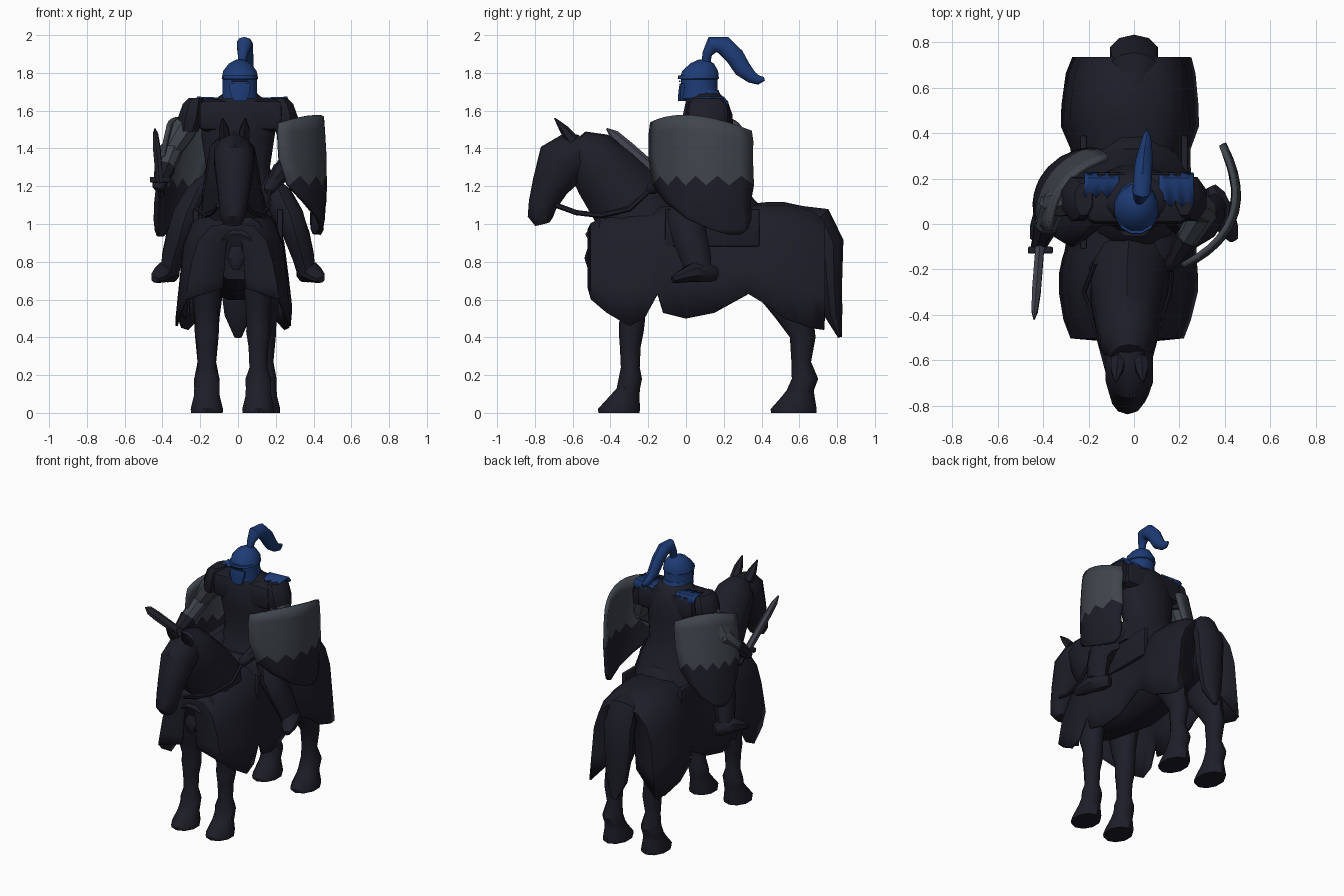
import bpy, bmesh, math
from mathutils import Vector


def material(name, rgb):
    m = bpy.data.materials.new(name)
    m.diffuse_color = (*rgb, 1)
    return m


DARK = material("dark cloth", (0.0125, 0.0125, 0.0215))
GREY = material("slate grey", (0.051, 0.060, 0.074))
STEEL = material("blade steel", (0.056, 0.058, 0.080))
BLUE = material("royal blue", (0.0125, 0.044, 0.178))


def finish(name, bm, mats, thick=0, smooth=True):
    bmesh.ops.recalc_face_normals(bm, faces=bm.faces)
    me = bpy.data.meshes.new(name)
    bm.to_mesh(me)
    bm.free()
    ob = bpy.data.objects.new(name, me)
    bpy.context.collection.objects.link(ob)
    for m in mats:
        me.materials.append(m)
    if thick:
        mod = ob.modifiers.new("thickness", 'SOLIDIFY')
        mod.thickness = thick
        mod.offset = 0
    if smooth:
        bpy.ops.object.select_all(action='DESELECT')
        bpy.context.view_layer.objects.active = ob
        ob.select_set(True)
        bpy.ops.object.shade_smooth_by_angle(angle=math.radians(40))
    return ob


def tube(name, pts, mat=DARK, n=10, flat=False):
    """Closed tube through (x, y, z, side radius, depth radius) stations."""
    bm = bmesh.new()
    rings = []
    P = [Vector(p[:3]) for p in pts]
    for i, p in enumerate(pts):
        t = (P[min(i + 1, len(P) - 1)] - P[max(i - 1, 0)]).normalized()
        if flat:
            t = Vector((0, 0, 1))
        side = Vector((1, 0, 0))
        side = (side - t * side.dot(t)).normalized()
        other = t.cross(side)
        rings.append([bm.verts.new(P[i] + side * p[3] * math.cos(a) + other * p[4] * math.sin(a))
                      for a in (2 * math.pi * (k + 0.5) / n for k in range(n))])
    for a, b in zip(rings, rings[1:]):
        for k in range(n):
            bm.faces.new((a[k], a[(k + 1) % n], b[(k + 1) % n], b[k]))
    bm.faces.new(rings[0])
    bm.faces.new(rings[-1])
    return finish(name, bm, [mat])


def grid(name, rows, mats, rule=None, thick=0.015):
    """Sheet from rows of points; rule(row) picks the colour."""
    bm = bmesh.new()
    vs = [[bm.verts.new(p) for p in r] for r in rows]
    for i in range(len(vs) - 1):
        for j in range(len(vs[0]) - 1):
            f = bm.faces.new((vs[i][j], vs[i][j + 1], vs[i + 1][j + 1], vs[i + 1][j]))
            f.material_index = rule(i) if rule else 0
    return finish(name, bm, mats, thick)


def box(name, centre, size, mat, bevel=0.0):
    bm = bmesh.new()
    bmesh.ops.create_cube(bm, size=1)
    for v in bm.verts:
        v.co = Vector([c + v.co[i] * size[i] for i, c in enumerate(centre)])
    if bevel:
        bmesh.ops.bevel(bm, geom=bm.edges[:], offset=bevel, segments=2, affect='EDGES', profile=0.5)
    return finish(name, bm, [mat])


# Horse body, neck, head and tail
tube("horse_body", [(-.01, -.49, .86, .1, .1), (-.01, -.45, .88, .17, .18), (0, -.3, .86, .21, .22),
                    (0, 0, .83, .22, .24), (0, .35, .86, .21, .22), (0, .55, .9, .22, .2),
                    (0, .68, .9, .15, .15), (0, .72, .9, .06, .08)], n=12)
tube("horse_neck", [(-.02, -.22, .98, .19, .22), (-.03, -.33, 1.15, .165, .2), (-.03, -.43, 1.27, .145, .175),
                    (-.03, -.52, 1.38, .125, .14), (-.025, -.58, 1.44, .075, .07)])
tube("horse_head", [(-.025, -.53, 1.39, .085, .09), (-.022, -.585, 1.365, .11, .13),
                    (-.02, -.66, 1.32, .11, .14), (-.022, -.72, 1.2, .092, .098),
                    (-.025, -.76, 1.1, .078, .075), (-.028, -.77, 1.04, .072, .068),
                    (-.03, -.76, 1.0, .05, .04)])
tube("horse_tail", [(0, .58, 1.06, .06, .04), (0, .7, 1.02, .1, .08), (0, .755, .9, .11, .08),
                    (0, .765, .7, .1, .062), (0, .78, .52, .075, .048), (0, .815, .4, .02, .01)])
for s, side, fx, hx in ((-1, "right", -.165, -.165), (1, "left", .108, .138)):
    tube(side + "_horse_ear", [(-.02 + s * .05, -.6, 1.44, .035, .035), (-.02 + s * .055, -.645, 1.5, .03, .025),
                               (-.02 + s * .06, -.695, 1.56, .004, .004)], n=6)
    x = fx
    tube(side + "_front_leg", [(x, -.3, .8, .09, .13), (x, -.3, .58, .072, .085), (x, -.285, .49, .065, .068),
                               (x, -.29, .43, .068, .066), (x, -.295, .35, .055, .055), (x, -.295, .24, .05, .05),
                               (x, -.295, .18, .072, .062), (x, -.305, .13, .07, .062),
                               (x, -.325, .09, .072, .078), (x, -.355, .02, .09, .112),
                               (x, -.355, 0, .088, .108)], flat=True)
    x = hx
    tube(side + "_hind_leg", [(x, .48, .85, .1, .19), (x, .51, .64, .09, .15), (x, .575, .5, .07, .1),
                              (x, .618, .4, .065, .068), (x, .61, .27, .052, .052), (x, .63, .18, .07, .07),
                              (x, .605, .12, .07, .072), (x, .595, .09, .072, .085), (x, .57, .02, .09, .122),
                              (x, .57, 0, .088, .12)], flat=True)
    # Rein from the muzzle to the hand
    tube(side + "_rein", [(-.03 + s * .075, -.69, 1.1, .011, .014), (-.03 + s * .105, -.58, 1.06, .011, .014),
                          (-.03 + s * .14, -.45, 1.045, .011, .014), (-.03 + s * .19, -.3, 1.08, .011, .014),
                          (s * .17, -.17, 1.2, .011, .014)], n=6)

# Cloth cover over the horse: y, centre x, top, half width, hem height
stations = [(-.515, -.02, .97, .06, .66), (-.5, -.03, 1.0, .245, .6), (-.42, -.03, 1.04, .275, .53),
            (-.3, -.025, 1.08, .3, .46), (-.22, -.025, 1.09, .3, .5), (-.15, -.02, 1.1, .29, .63),
            (-.12, -.015, 1.1, .285, .53), (0, -.01, 1.1, .27, .5), (.15, -.01, 1.1, .255, .53),
            (.33, -.015, 1.1, .258, .63), (.43, -.018, 1.11, .298, .57), (.52, -.018, 1.11, .296, .5),
            (.66, -.015, 1.08, .28, .45), (.73, -.01, 1.03, .258, .44), (.7, 0, .98, .1, .6)]
rows = []
for y, cx, zt, w, zb in stations:
    half = [(.45 * w, zt - .015), (.72 * w, zt - .09), (.86 * w, zt - .2),
            (.94 * w, (zt - .2) * .45 + zb * .55), (w, zb)]
    rows.append([(cx - a, y, z) for a, z in reversed(half)] + [(cx, y, zt)] + [(cx + a, y, z) for a, z in half])
grid("horse_cloth", rows, [DARK], thick=.012)
tube("chest_pendant", [(-.01, -.5, .88, .03, .02), (-.01, -.515, .82, .05, .025), (-.01, -.5, .76, .02, .02)], n=8)

# Saddle and saddle edges
tube("saddle", [(0, .14, 1.04, .23, .27), (0, .14, 1.11, .2, .25), (0, .14, 1.16, .15, .2)], n=12, flat=True)
for s, side in ((-1, "right"), (1, "left")):
    box(side + "_saddle_flap", (s * .222, .14, .98), (.03, .5, .2), DARK, .008)

# Rider torso and tunic skirt
tube("torso", [(0, .15, 1.06, .26, .23), (0, .15, 1.2, .21, .17), (0, .135, 1.3, .175, .135),
               (0, .12, 1.46, .2, .14), (.01, .115, 1.58, .21, .135), (.01, .11, 1.65, .15, .115),
               (.01, .09, 1.7, .08, .08)], n=12, flat=True)
box("shoulder_mantle", (.015, .115, 1.575), (.45, .23, .17), DARK, .04)

# Torn blue cloth plates on the shoulders
for s, side, x0, front in ((-1, "right", -.065, .115), (1, "left", .11, .075)):
    n = 7
    xs = [x0 + s * .0255 * i for i in range(n)]
    zs = [1.664 + .001 * i for i in range(n)]
    grid(side + "_shoulder_patch", [[(x, .222, z - .03 - .02 * (i % 2)) for i, (x, z) in enumerate(zip(xs, zs))],
                                    [(x, .2, z) for x, z in zip(xs, zs)],
                                    [(x, front + .03 * (i % 2), z) for i, (x, z) in enumerate(zip(xs, zs))]],
         [BLUE], thick=.009)

# Rider limbs
hands = {-1: ((-.355, .09, 1.39), (-.41, -.07, 1.23)), 1: ((.31, .06, 1.38), (.19, -.14, 1.22))}
for s, side in ((-1, "right"), (1, "left")):
    e, h = (Vector(p) for p in hands[s])
    sh = Vector((s * .235, .11, 1.58))
    mid = sh.lerp(e, .45)
    fore = e.lerp(h, .6)
    tube(side + "_pauldron", [(s * .222, .11, 1.668, .04, .075), (s * .235, .11, 1.635, .062, .1),
                              (s * .25, .11, 1.56, .075, .105), (s * .265, .11, 1.49, .06, .085)], n=8, flat=True)
    tube(side + "_upper_arm", [(*sh, .06, .07), (*mid, .07, .07), (*e, .058, .06)], GREY, n=8)
    tube(side + "_forearm", [(*e.lerp(mid, .15), .05, .05), (*e, .062, .062), (*fore, .05, .05)], GREY, n=8)
    tube(side + "_gauntlet", [(*fore, .058, .055), (*h, .04, .04), (*h.lerp(e, -.2), .035, .035),
                              (*h.lerp(e, -.3), .015, .015)], n=8)
    tube(side + "_leg", [(s * .12, .14, 1.2, .09, .1), (s * .21, .06, 1.12, .09, .115),
                         (s * .275, 0, 1.03, .08, .105), (s * .315, .02, .93, .07, .092),
                         (s * .345, .05, .83, .06, .082), (s * .363, .07, .74, .05, .068)])
    tube(side + "_boot", [(s * .335, .16, .735, .03, .035), (s * .355, .12, .74, .052, .052),
                          (s * .39, .04, .745, .058, .055), (s * .42, -.03, .72, .045, .033),
                          (s * .44, -.07, .705, .02, .018)], n=8)

# Helmet with visor, brow and plume
tube("helmet", [(.01, .075, 1.665, .1, .108), (.01, .07, 1.7, .094, .1), (.01, .07, 1.765, .094, .1),
                (.01, .07, 1.77, .1, .108), (.01, .075, 1.81, .092, .098), (.01, .085, 1.85, .06, .065),
                (.01, .09, 1.87, .02, .025)], BLUE, n=12, flat=True)
tube("face_guard", [(.01, -.02, 1.65, .04, .025), (.01, -.02, 1.7, .058, .022),
                    (.01, -.015, 1.745, .06, .02)], BLUE, n=8, flat=True)
tube("helmet_brow", [(.01, .045, 1.768, .095, .092), (.01, .045, 1.785, .09, .09)], BLUE, n=12, flat=True)
tube("neck_guard", [(.01, .11, 1.655, .1, .085), (.01, .1, 1.71, .085, .075)], BLUE, n=12, flat=True)
box("eye_slit", (.01, -.032, 1.757), (.09, .008, .008), DARK)
tube("plume", [(.02, .105, 1.84, .018, .022), (.025, .112, 1.9, .028, .026), (.033, .14, 1.95, .042, .045),
               (.038, .2, 1.945, .042, .05), (.043, .26, 1.885, .04, .05), (.048, .3, 1.82, .036, .046),
               (.053, .35, 1.775, .026, .032), (.056, .385, 1.762, .018, .024),
               (.058, .415, 1.768, .006, .01)], BLUE, n=10)


# Curved shields with a jagged colour split
def shield(name, centre, across, shift, lean, wide=1, crest=0, lift=0):
    A = Vector((*across, 0)).normalized()
    out = Vector((A.y, -A.x, 0))
    if out.x * centre[0] < 0:
        out = -out
    rows = []
    for i, (z, c, hw, crown) in enumerate([(1.515, 0, .275, .06), (1.46, 0, .283, .035), (1.35, 0, .283, .01),
                                           (1.225, .02, .268, 0), (1.12, .055, .22, 0), (1.03, .12, .155, 0),
                                           (.975, .175, .085, 0), (.945, .205, .025, 0)]):
        row = []
        for j in range(11):
            u = j / 5 - 1
            a = c * shift + u * hw * wide
            zz = z + crown * (1 - u * u) - crest * u * (i < 2)
            if i == 3:
                zz += .03 if j % 2 else -.02
            depth = -.14 * (a / .28) ** 2 - .02 * abs((z - 1.25) / .3) ** 2 + lean * (1.25 - z)
            row.append(Vector((*centre, zz + lift)) + A * a + out * depth)
        rows.append(row)
    grid(name, rows, [GREY, DARK], lambda i: 0 if i < 3 else 1, .025)


shield("left_shield", (.445, .035), (.31, .95), 1, 0, crest=.022)
shield("back_shield", (-.35, .215), (.62, .78), -.3, .18, wide=.74, lift=-.01)

# Sword
tube("sword_blade", [(-.415, -.11, 1.235, .022, .03), (-.43, -.3, 1.4, .022, .032),
                     (-.437, -.38, 1.47, .016, .028), (-.44, -.42, 1.505, .003, .004)], STEEL, n=6)
tube("sword_grip", [(-.405, -.02, 1.155, .022, .022), (-.41, -.05, 1.18, .014, .014),
                    (-.415, -.12, 1.24, .014, .014)], n=6)
box("sword_guard", (-.412, -.115, 1.235), (.11, .03, .03), DARK, .006)
